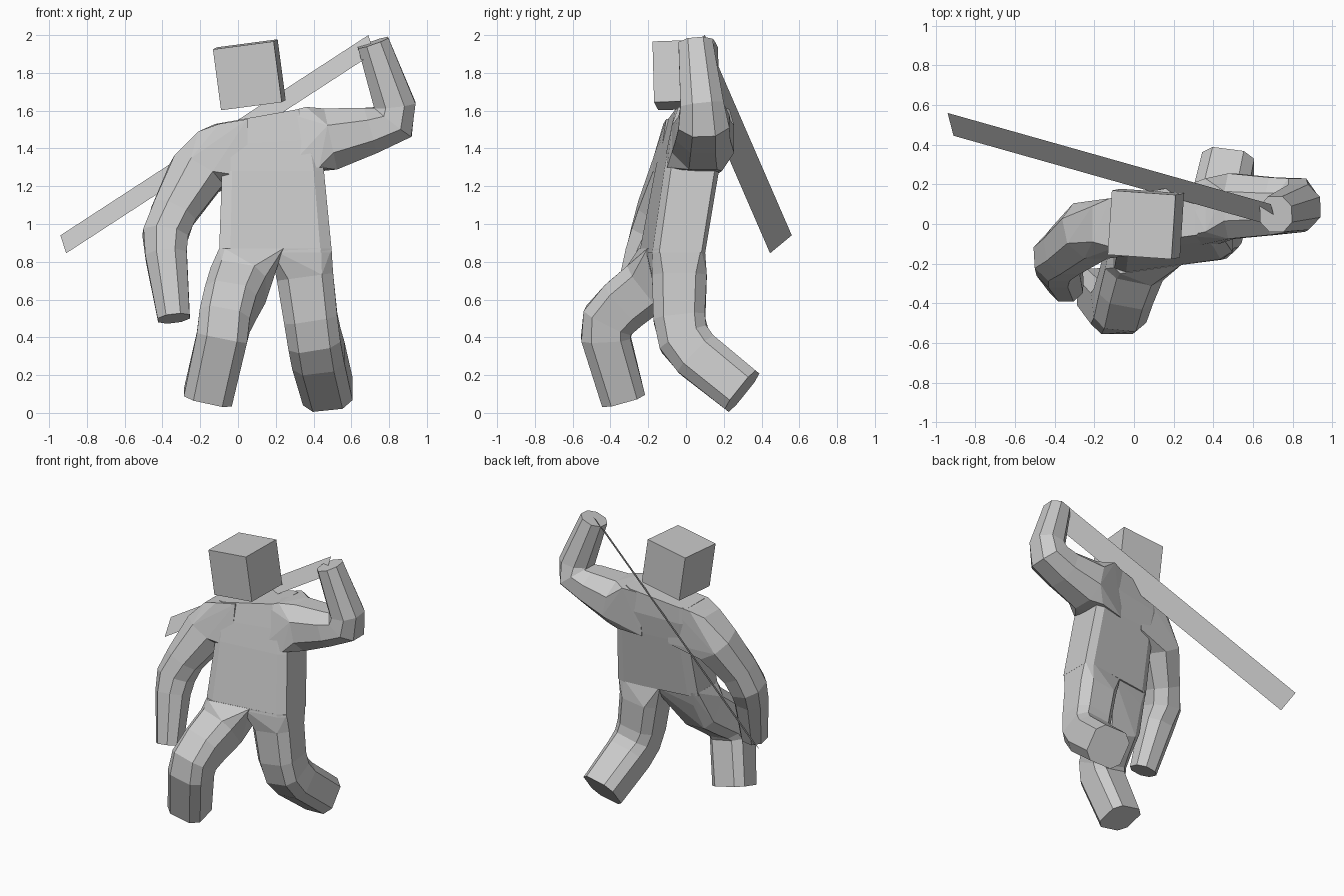
import bpy, bmesh
from math import radians
from mathutils import Vector, Euler

if "Cube" in bpy.data.objects:
    bpy.data.objects.remove(bpy.data.objects["Cube"])


def to_object(name, bm):
    bmesh.ops.recalc_face_normals(bm, faces=bm.faces)
    me = bpy.data.meshes.new(name)
    bm.to_mesh(me)
    bm.free()
    ob = bpy.data.objects.new(name, me)
    bpy.context.collection.objects.link(ob)
    return ob


def loft(name, rings):
    """Skin closed rings of equal size and cap both ends."""
    bm = bmesh.new()
    loops = [[bm.verts.new(p) for p in ring] for ring in rings]
    n = len(loops[0])
    for a, b in zip(loops, loops[1:]):
        for i in range(n):
            j = (i + 1) % n
            bm.faces.new((a[i], a[j], b[j], b[i]))
    bm.faces.new(loops[0])
    bm.faces.new(loops[-1])
    return to_object(name, bm)


def hull(name, points):
    """Convex block around points, used to blend a limb into the torso."""
    bm = bmesh.new()
    for p in points:
        bm.verts.new(p)
    bmesh.ops.convex_hull(bm, input=bm.verts)
    loose = [v for v in bm.verts if not v.link_faces]
    bmesh.ops.delete(bm, geom=loose, context='VERTS')
    return to_object(name, bm)


def octagon(k):
    """Unit square with cut corners."""
    return [(1, -k), (1, k), (k, 1), (-k, 1), (-1, k), (-1, -k), (-k, -1), (k, -1)]


def limb(name, path, ref, k, root):
    """Octagonal tube (x, y, z, half width, half depth) plus a blend to the root points."""
    pts = [Vector(p[:3]) for p in path]
    rings = []
    for i, p in enumerate(path):
        before = (pts[i] - pts[i - 1]).normalized() if i else Vector()
        after = (pts[i + 1] - pts[i]).normalized() if i < len(pts) - 1 else Vector()
        axis = (before + after).normalized()
        u = Vector(ref)
        u = (u - axis * u.dot(axis)).normalized()
        v = axis.cross(u)
        rings.append([pts[i] + u * a * p[3] + v * b * p[4] for a, b in octagon(k)])
    return [loft(name, rings), hull(name + "_root", rings[0] + root)]


# Torso: each level gives left and right (x, front y, back y, z)
levels = [
    ((-0.10, -0.255, 0.03, 0.85), (0.497, -0.17, 0.11, 0.85)),
    ((-0.085, -0.17, 0.12, 1.28), (0.455, -0.11, 0.18, 1.28)),
    ((-0.10, -0.14, 0.14, 1.42), (0.43, -0.08, 0.21, 1.45)),
    ((-0.09, -0.11, 0.14, 1.535), (0.36, -0.05, 0.21, 1.615)),
]
rings = []
for lo, hi in levels:
    ring = []
    for a, b in octagon(0.8):
        t = (a + 1) / 2
        x, front, back, z = (l + (h - l) * t for l, h in zip(lo, hi))
        ring.append((x, front + (back - front) * (b + 1) / 2, z))
    rings.append(ring)
body = loft("body", rings)

# Legs
parts = limb("forward_leg", [
    (0.00, -0.20, 0.675, 0.15, 0.15),
    (-0.04, -0.32, 0.58, 0.14, 0.145),
    (-0.07, -0.41, 0.49, 0.135, 0.14),
    (-0.085, -0.425, 0.40, 0.135, 0.13),
    (-0.16, -0.335, 0.08, 0.13, 0.118),
], (1, 0, 0), 0.6, [
    (-0.10, -0.22, 0.87), (-0.07, -0.25, 0.87), (0.24, -0.205, 0.87), (-0.10, 0.0, 0.87),
    (-0.07, 0.03, 0.87), (0.24, 0.07, 0.87), (-0.06, 0.0, 0.77), (0.18, 0.02, 0.79)])
parts += limb("trailing_leg", [
    (0.355, -0.035, 0.72, 0.15, 0.145),
    (0.385, -0.035, 0.50, 0.142, 0.137),
    (0.405, -0.01, 0.39, 0.14, 0.137),
    (0.425, 0.06, 0.305, 0.14, 0.135),
    (0.475, 0.297, 0.115, 0.133, 0.13),
], (1, 0, 0), 0.6, [
    (0.17, -0.215, 0.87), (0.44, -0.175, 0.87), (0.495, -0.14, 0.87),
    (0.17, 0.06, 0.87), (0.44, 0.10, 0.87), (0.495, 0.08, 0.87)])

# Arms
parts += limb("lowered_arm", [
    (-0.22, -0.035, 1.265, 0.15, 0.15),
    (-0.34, -0.13, 1.06, 0.13, 0.12),
    (-0.385, -0.17, 0.94, 0.125, 0.12),
    (-0.38, -0.215, 0.83, 0.11, 0.11),
    (-0.34, -0.31, 0.50, 0.085, 0.085),
], (0, 1, 0), 0.45, [
    (0.05, -0.15, 1.25), (0.05, 0.135, 1.25), (0.05, -0.105, 1.555), (0.05, 0.15, 1.555),
    (-0.10, -0.12, 1.53), (-0.12, 0.13, 1.53), (-0.21, -0.09, 1.49), (-0.21, 0.09, 1.49)])
parts += limb("raised_arm", [
    (0.49, 0.09, 1.45, 0.165, 0.165),
    (0.70, 0.09, 1.495, 0.145, 0.125),
    (0.82, 0.095, 1.54, 0.135, 0.125),
    (0.83, 0.085, 1.63, 0.115, 0.11),
    (0.715, 0.05, 1.96, 0.09, 0.085),
], (0, 1, 0), 0.45, [
    (0.25, -0.125, 1.28), (0.25, 0.16, 1.26), (0.25, -0.06, 1.59), (0.25, 0.19, 1.59),
    (0.36, -0.04, 1.62), (0.36, 0.23, 1.61), (0.43, -0.10, 1.30), (0.43, 0.19, 1.28)])

# Merge limbs into the body
bpy.context.view_layer.objects.active = body
for part in parts:
    mod = body.modifiers.new(part.name, 'BOOLEAN')
    mod.operation = 'UNION'
    mod.solver = 'EXACT'
    mod.object = part
    bpy.ops.object.modifier_apply(modifier=mod.name)
    bpy.data.objects.remove(part)

# Head
bpy.ops.mesh.primitive_cube_add(size=0.325, location=(0.06, 0.0, 1.79))
head = bpy.context.object
head.name = "head"
head.rotation_euler = Euler((radians(2), radians(-7.5), radians(-4)))

# Flat blade
me = bpy.data.meshes.new("blade")
me.from_pydata([(0.69, 0.10, 2.0), (-0.94, 0.56, 0.94),
                (-0.91, 0.445, 0.845), (0.72, -0.015, 1.905)], [], [(0, 1, 2, 3)])
bpy.context.collection.objects.link(bpy.data.objects.new("blade", me))
